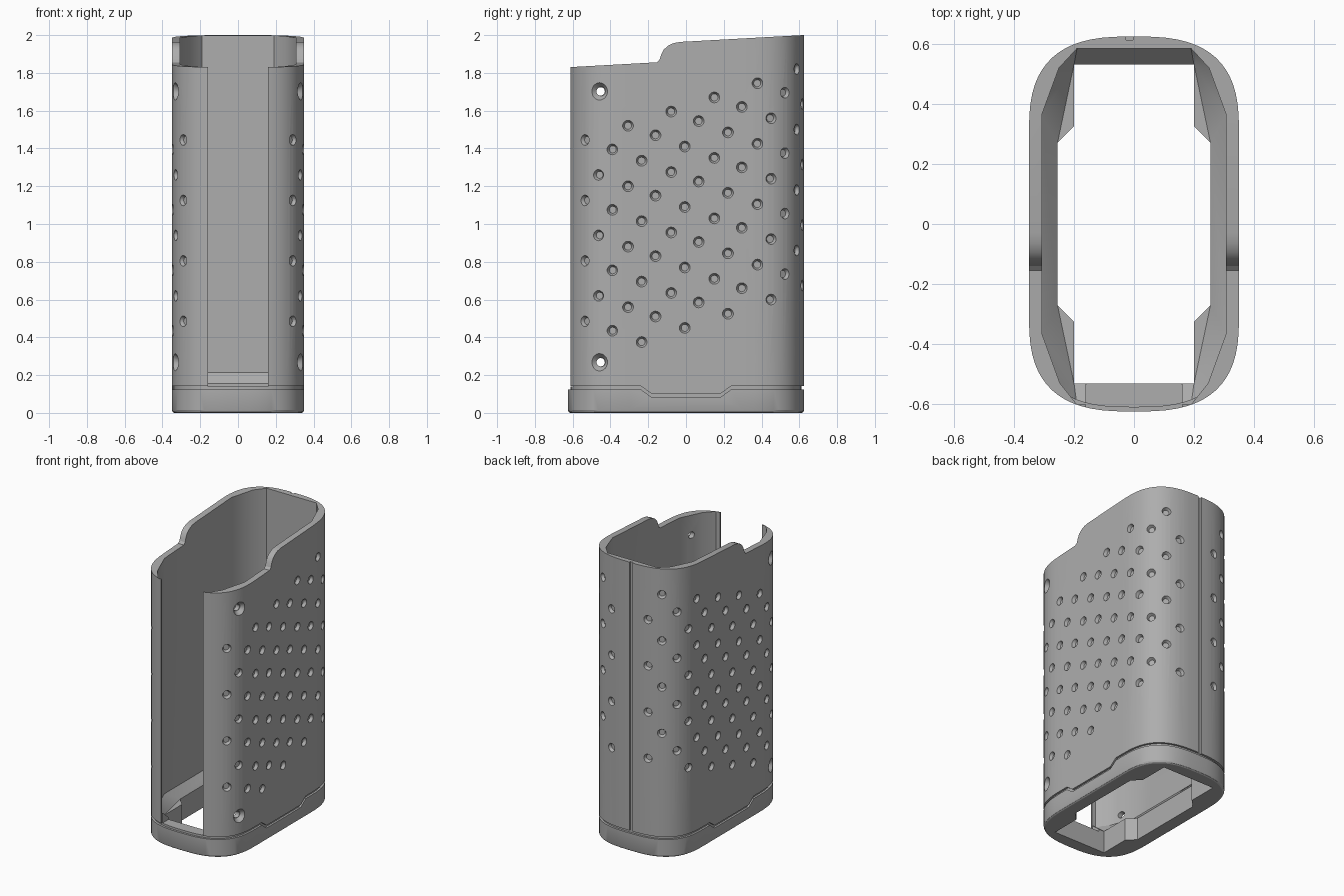
import bpy, bmesh, math
from mathutils import Vector

old = bpy.data.objects.get("Cube")
if old:
    bpy.data.objects.remove(old)

grey = bpy.data.materials.new("plain_grey")
grey.use_nodes = True
grey.diffuse_color = (0.42, 0.42, 0.42, 1)
grey.node_tree.nodes["Principled BSDF"].inputs["Base Color"].default_value = grey.diffuse_color

HALF_X, CORNER_Y, RISE, POWER = 0.35, 0.30, 0.325, 2.8


def mirror_quarter(q, front=None):
    """Full counter-clockwise loop from +x, +y quarter points running side to back."""
    f = front or q
    return (q + [(-x, y) for x, y in reversed(q) if x > 1e-6]
            + [(-x, -y) for x, y in f] + [(x, -y) for x, y in reversed(f) if x > 1e-6])


def outline(inset=0, steps=16):
    """Rounded sleeve section with superellipse corners."""
    q = []
    for i in range(steps + 1):
        t = math.pi / 2 * i / steps
        c, s = max(math.cos(t), 0) ** (2 / POWER), math.sin(t) ** (2 / POWER)
        q.append(((HALF_X - inset) * c if i < steps else 0, CORNER_Y + (RISE - inset) * s))
    return mirror_quarter(q)


def add_object(name, bm):
    bmesh.ops.recalc_face_normals(bm, faces=bm.faces)
    mesh = bpy.data.meshes.new(name)
    bm.to_mesh(mesh)
    bm.free()
    mesh.materials.append(grey)
    ob = bpy.data.objects.new(name, mesh)
    bpy.context.collection.objects.link(ob)
    return ob


def loft(name, rings):
    """Closed solid through rings of equal point count."""
    bm = bmesh.new()
    loops = [[bm.verts.new(p) for p in ring] for ring in rings]
    n = len(loops[0])
    bm.faces.new(loops[0][::-1])
    bm.faces.new(loops[-1])
    for a, b in zip(loops, loops[1:]):
        for i in range(n):
            j = (i + 1) % n
            bm.faces.new((a[i], a[j], b[j], b[i]))
    return add_object(name, bm)


def prism(name, loop, z0, z1):
    return loft(name, [[(x, y, z) for x, y in loop] for z in (z0, z1)])


def side_slab(name, profile):
    """Side profile of (y, z) points extruded across x."""
    return loft(name, [[(x, y, z) for y, z in profile] for x in (-0.6, 0.6)])


def box(name, x0, x1, y0, y1, z0, z1):
    return prism(name, [(x0, y0), (x1, y0), (x1, y1), (x0, y1)], z0, z1)


def cut(target, tool, operation="DIFFERENCE", keep=False):
    mod = target.modifiers.new("cut", "BOOLEAN")
    mod.operation, mod.object, mod.solver = operation, tool, "EXACT"
    bpy.context.view_layer.objects.active = target
    bpy.ops.object.modifier_apply(modifier=mod.name)
    if not keep:
        bpy.data.objects.remove(tool)


def seam(z_high, z_low):
    """Lower edge that dips along the middle of each side."""
    return [(-0.8, z_high), (-0.24, z_high), (-0.185, z_low),
            (0.185, z_low), (0.24, z_high), (0.8, z_high)]


def surface(y):
    """Point and outward normal of the +x half of the section at a given y."""
    u = max(abs(y) - CORNER_Y, 0) / RISE
    c = (1 - u ** POWER) ** (1 / POWER)
    n = Vector((c ** (POWER - 1) / HALF_X, math.copysign(u ** (POWER - 1) / RISE, y), 0))
    return Vector((HALF_X * c, y, 0)), n.normalized()


def add_cone(bm, centre, normal, r_out, r_in, depth, sides=14):
    """Tapered cutter sunk into the surface."""
    lift = 0.006
    mid = centre + normal * (lift - depth) / 2
    rot = normal.to_track_quat("Z", "Y").to_matrix().to_4x4()
    rot.translation = mid
    bmesh.ops.create_cone(bm, cap_ends=True, segments=sides, radius1=r_in,
                          radius2=r_out, depth=depth + lift, matrix=rot)


inner = mirror_quarter([(0.307, 0.365), (0.25, 0.52), (0.19, 0.585)],
                       [(0.307, 0.365), (0.247, 0.53), (0.19, 0.602)])
opening = mirror_quarter([(0.255, 0.27), (0.2, 0.325), (0.2, 0.531)])
opening_cutter = prism("opening_cutter", opening, -0.1, 0.5)
slot_cutter = box("slot_cutter", -0.16, 0.16, -0.8, -0.531, 0.14, 2.2)

# Sleeve: stepped top edge, hollow inside, open front
sleeve = prism("sleeve", outline(), 0.02, 2.2)
top_edge = [(0.8, 2.008), (0.62, 2.0), (-0.03, 1.964), (-0.065, 1.958), (-0.095, 1.944),
            (-0.118, 1.923), (-0.132, 1.895), (-0.14, 1.87), (-0.155, 1.856), (-0.8, 1.82)]
cut(sleeve, side_slab("sleeve_profile", seam(0.143, 0.103) + top_edge), "INTERSECT")
cut(sleeve, prism("cavity_cutter", inner, -0.1, 2.3))
cut(sleeve, slot_cutter, keep=True)

# Narrow vertical groove down the back
cut(sleeve, box("groove_cutter", -0.027, -0.003, 0.613, 0.8, 0, 2.3))

# Blind grip dimples in a slanted lattice, mirrored on both sides
bm = bmesh.new()
for k in range(-2, 15):
    group, step = divmod(k, 3)
    y = -0.39 + 0.2285 * group + (0, 0.083, 0.155)[step]
    y = {13: 0.587, 14: 0.616}.get(k, y)
    z = 0.435 + 0.075 * group + (0, 0.125, -0.06)[step]
    point, normal = surface(y)
    for row in range(1 if k == -1 else 0, 4):
        for side in (-1, 1):
            flip = Vector((side, 1, 1))
            add_cone(bm, (point + Vector((0, 0, z + 0.32 * row))) * flip, normal * flip,
                     0.032, 0.019, 0.02)
cut(sleeve, add_object("dimple_cutter", bm))

# Countersunk screw holes through both sides near the front
bm = bmesh.new()
point, normal = surface(-0.458)
for z in (0.268, 1.702):
    for side in (-1, 1):
        flip = Vector((side, 1, 1))
        add_cone(bm, (point + Vector((0, 0, z))) * flip, normal * flip, 0.051, 0.024, 0.028, 24)
cut(sleeve, add_object("countersink_cutter", bm))
bm = bmesh.new()
for z in (0.268, 1.702):
    for side in (-1, 1):
        add_cone(bm, Vector((side * 0.4, -0.452, z)), Vector((side, 0, 0)), 0.022, 0.022, 0.25, 20)
cut(sleeve, add_object("screw_cutter", bm))

# Base collar with a softened lower edge
levels = [(0.012, 0), (0.004, 0.005), (0, 0.014), (0, 0.3)]
base = loft("base_collar", [[(x, y, z) for x, y in outline(i)] for i, z in levels])
cut(base, side_slab("base_profile", seam(-0.1, -0.1) + seam(0.125, 0.085)[::-1]), "INTERSECT")
cut(base, opening_cutter, keep=True)

# Inner floor: fills the seam and funnels down to the opening
floor = prism("inner_floor", outline(0.014), 0.07, 0.215)
bm = bmesh.new()
for loop, z in ((opening, 0.155), (inner, 0.215), (inner, 0.3)):
    for x, y in loop:
        bm.verts.new((x, y, z))
hull = bmesh.ops.convex_hull(bm, input=bm.verts)
bmesh.ops.delete(bm, geom=[v for v in bm.verts if not v.link_faces], context="VERTS")
cut(floor, add_object("funnel_cutter", bm))
cut(floor, opening_cutter)
cut(floor, slot_cutter)

# Smooth rounded walls, keep crisp edges
for ob in (sleeve, base, floor):
    bpy.ops.object.select_all(action="DESELECT")
    ob.select_set(True)
    bpy.context.view_layer.objects.active = ob
    bpy.ops.object.shade_smooth_by_angle(angle=math.radians(25))
